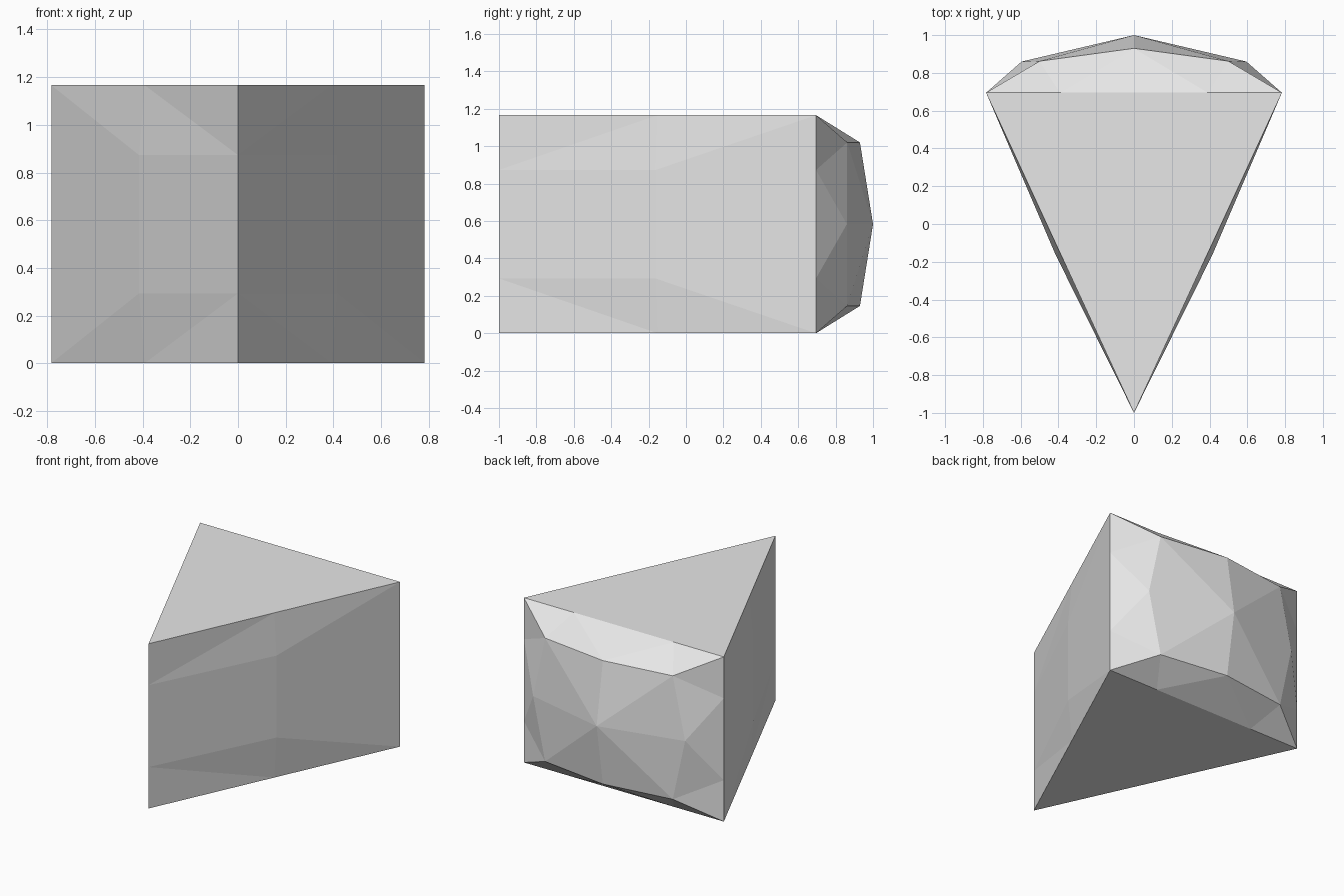
import bpy, bmesh

if "Cube" in bpy.data.objects:
    bpy.data.objects.remove(bpy.data.objects["Cube"])

H = 0.583  # half height

# One quarter of the wedge (x >= 0, upper half); z is measured from mid height
P = {
    'corner': (0.783, 0.695, H), 'corner_low': (0.783, 0.695, 0.29), 'corner_mid': (0.783, 0.695, 0),
    'side_top': (0.3915, -0.1525, H), 'side': (0.415, -0.163, 0.29), 'side_mid': (0.415, -0.163, 0),
    'tip': (0, -1, H), 'tip_low': (0, -1, 0.29), 'tip_mid': (0, -1, 0),
    'back_top': (0.3915, 0.695, H), 'back_top_mid': (0, 0.695, H),
    'crust_top': (0, 0.93, 0.437), 'crust_corner': (0.5, 0.862, 0.437),
    'crust_side': (0.595, 0.86, 0), 'crust_mid': (0, 1, 0),
}
FACES = [
    # flat top
    'back_top_mid tip side_top corner back_top',
    # slightly bulged long side
    'corner side_top side', 'side_top tip tip_low', 'side_top tip_low side',
    'side tip_low tip_mid side_mid', 'corner side corner_low',
    'corner_low side side_mid corner_mid',
    # faceted rounded back
    'corner back_top crust_corner', 'back_top back_top_mid crust_top',
    'back_top crust_top crust_corner', 'corner crust_corner corner_low',
    'corner_low crust_corner crust_side', 'corner_low crust_side corner_mid',
    'crust_corner crust_top crust_mid', 'crust_corner crust_mid crust_side',
]

bm = bmesh.new()
verts = {name: bm.verts.new(co) for name, co in P.items()}
for f in FACES:
    bm.faces.new([verts[n] for n in f.split()])

# Mirror left/right and top/bottom
for axis in (0, 2):
    ret = bmesh.ops.duplicate(bm, geom=bm.verts[:] + bm.edges[:] + bm.faces[:])
    for v in ret['geom']:
        if isinstance(v, bmesh.types.BMVert):
            v.co[axis] *= -1
    bmesh.ops.remove_doubles(bm, verts=bm.verts[:], dist=0.0005)
bmesh.ops.translate(bm, verts=bm.verts[:], vec=(0, 0, H))
bmesh.ops.recalc_face_normals(bm, faces=bm.faces[:])

mesh = bpy.data.meshes.new('wedge')
bm.to_mesh(mesh)
bm.free()
wedge = bpy.data.objects.new('wedge', mesh)
bpy.context.collection.objects.link(wedge)

# Plain light grey
mat = bpy.data.materials.new('light grey')
mat.diffuse_color = (0.8, 0.8, 0.8, 1)
mat.use_nodes = True
mat.node_tree.nodes["Principled BSDF"].inputs["Base Color"].default_value = mat.diffuse_color
mesh.materials.append(mat)
